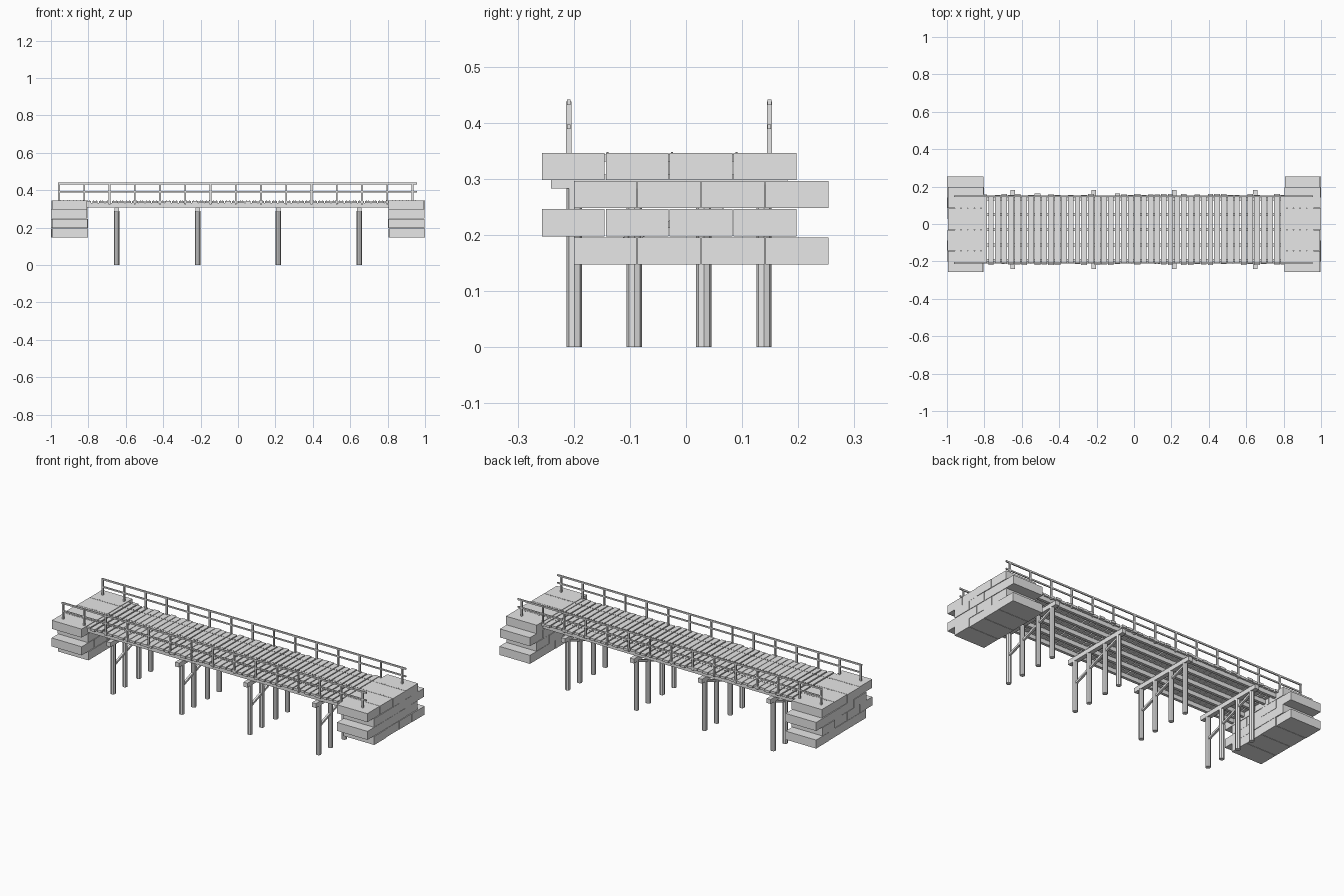
import bpy, bmesh, math, random
from mathutils import Matrix, Vector

if "Cube" in bpy.data.objects:
    bpy.data.objects.remove(bpy.data.objects["Cube"])

random.seed(4)
YC = -0.03                       # centre line of the deck

grey = bpy.data.materials.new("light grey")
grey.diffuse_color = (0.8, 0.8, 0.8, 1)
grey.use_nodes = True
grey.node_tree.nodes["Principled BSDF"].inputs["Base Color"].default_value = grey.diffuse_color


def box(bm, x0, x1, y0, y1, z0, z1):
    m = Matrix.Translation(((x0 + x1) / 2, (y0 + y1) / 2, (z0 + z1) / 2)) \
        @ Matrix.Diagonal((x1 - x0, y1 - y0, z1 - z0, 1))
    bmesh.ops.create_cube(bm, size=1, matrix=m)


def rod(bm, a, b, r, sides, turn=0):
    a, b = Vector(a), Vector(b)
    d = b - a
    rot = d.to_track_quat('Z', 'Y').to_matrix().to_4x4()
    m = Matrix.Translation((a + b) / 2) @ rot @ Matrix.Rotation(turn, 4, 'Z')
    bmesh.ops.create_cone(bm, cap_ends=True, segments=sides, radius1=r,
                          radius2=r, depth=d.length, matrix=m)


def finish(bm, name):
    me = bpy.data.meshes.new(name)
    bm.to_mesh(me)
    bm.free()
    me.materials.append(grey)
    ob = bpy.data.objects.new(name, me)
    bpy.context.collection.objects.link(ob)
    return ob


# stone abutments: four staggered courses of four blocks
for side, name in ((-1, "left_abutment"), (1, "right_abutment")):
    bm = bmesh.new()
    for row in range(4):
        z = 0.147 + row * 0.0503
        start = -0.2 if row % 2 == 0 else -0.257
        for i in range(4):
            y = start + i * 0.114
            inner = 0.805 + random.uniform(-0.003, 0.002)
            outer = 0.998 + random.uniform(-0.004, 0.002)
            xs = sorted((side * inner, side * outer))
            box(bm, xs[0], xs[1], y, y + 0.112, z, z + 0.0485)
    finish(bm, name)

# pile bents: octagonal piles, cap beam and one long diagonal brace
for n, x in enumerate((-0.648, -0.215, 0.215, 0.648), 1):
    bm = bmesh.new()
    for y in (-0.199, -0.092, 0.032, 0.139):
        rod(bm, (x, y, 0), (x, y, 0.29), 0.0138, 8)
    finish(bm, f"piles_{n}")
    bm = bmesh.new()
    box(bm, x - 0.0125, x + 0.0125, -0.241, 0.181, 0.283, 0.308)
    finish(bm, f"pile_cap_{n}")
    bm = bmesh.new()
    rod(bm, (x, -0.2, 0.158), (x, 0.14, 0.28), 0.0085, 4, math.pi / 4)
    finish(bm, f"diagonal_brace_{n}")

# long beams under the deck
bm = bmesh.new()
for i in range(5):
    y = YC + (i - 2) * 0.082
    box(bm, -0.9, 0.9, y - 0.008, y + 0.008, 0.308, 0.332)
finish(bm, "deck_beams")

# deck planks with slightly uneven ends, and their nail heads
planks, nails = bmesh.new(), bmesh.new()
count = 54
pitch = 1.92 / count
for i in range(count):
    x = -0.96 + (i + 0.5) * pitch
    w = pitch / 2 - random.uniform(0.001, 0.004)
    e0, e1 = random.uniform(-0.006, 0.006), random.uniform(-0.006, 0.006)
    box(planks, x - w, x + w, -0.214 + e0, 0.156 + e1, 0.331, 0.3435)
    for y in (-0.14, -0.025, 0.09):
        for dx in (-0.007, 0.007):
            rod(nails, (x + dx, y, 0.34), (x + dx, y, 0.3475), 0.0016, 6)
finish(planks, "deck_planks")
finish(nails, "nail_heads")

# railings: posts, top rail and middle rail on each side
for y, name in ((-0.209, "front_railing"), (0.1485, "back_railing")):
    bm = bmesh.new()
    for i in range(15):
        x = -0.957 + i * 0.135
        box(bm, x - 0.0045, x + 0.0045, y - 0.0045, y + 0.0045, 0.325, 0.438)
    finish(bm, name + "_posts")
    bm = bmesh.new()
    box(bm, -0.963, 0.957, y - 0.0035, y + 0.0035, 0.432, 0.441)
    box(bm, -0.963, 0.957, y - 0.003, y + 0.003, 0.389, 0.397)
    finish(bm, name + "_rails")
